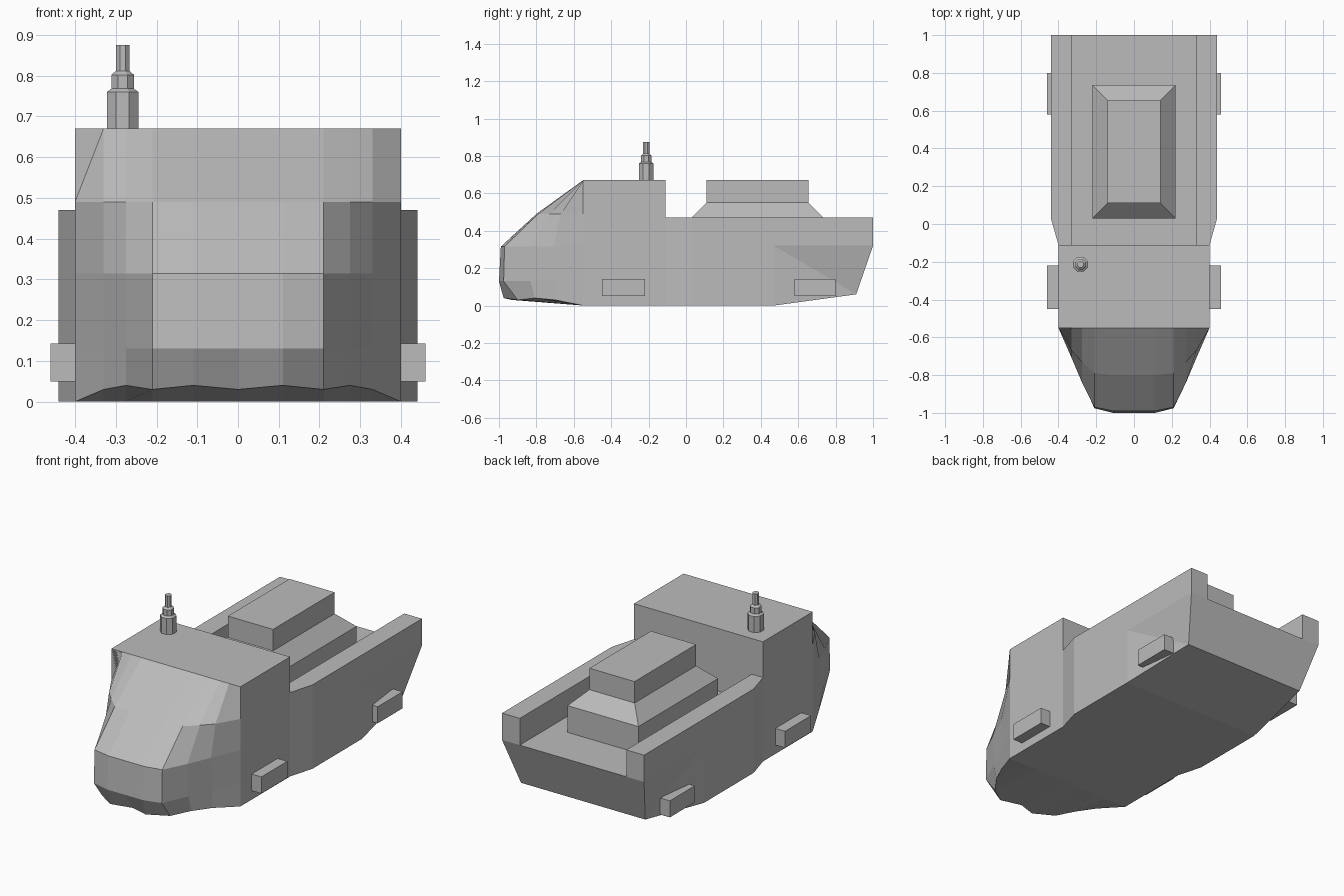
import bpy, bmesh
from math import pi, cos, sin

cube = bpy.data.objects.get("Cube")
if cube:
    bpy.data.objects.remove(cube, do_unlink=True)

grey = bpy.data.materials.new("hull_grey")
grey.use_nodes = True
COLOUR = (0.5, 0.5, 0.5, 1)
grey.diffuse_color = COLOUR
grey.node_tree.nodes["Principled BSDF"].inputs["Base Color"].default_value = COLOUR


def finish(name, bm):
    bmesh.ops.recalc_face_normals(bm, faces=bm.faces)
    mesh = bpy.data.meshes.new(name)
    bm.to_mesh(mesh)
    bm.free()
    mesh.materials.append(grey)
    obj = bpy.data.objects.new(name, mesh)
    bpy.context.collection.objects.link(obj)
    return obj


def loft(bm, rings, closed=True):
    """Skin equal-length rings of points and return their vertices."""
    rows = [[bm.verts.new(p) for p in ring] for ring in rings]
    n = len(rows[0])
    for a, b in zip(rows, rows[1:]):
        for i in range(n if closed else n - 1):
            j = (i + 1) % n
            bm.faces.new((a[i], a[j], b[j], b[i]))
    return rows


def solid(name, rings):
    bm = bmesh.new()
    rows = loft(bm, rings)
    bm.faces.new(rows[0])
    bm.faces.new(rows[-1])
    return finish(name, bm)


def rect(x0, x1, y0, y1, z):
    return [(x0, y0, z), (x1, y0, z), (x1, y1, z), (x0, y1, z)]


def box(name, x0, x1, y0, y1, z0, z1):
    return solid(name, [rect(x0, x1, y0, y1, z) for z in (z0, z1)])


# Cabin block
box("cabin", -0.40, 0.40, -0.55, -0.11, 0, 0.67)

# Faceted nose: half outlines from the cabin corner to the centre, top to bottom
X = (0.40, 0.33, 0.275, 0.21, 0.11, 0)
DEPTHS = [
    (0.67, (-0.55,) * 6),
    (0.49, (-0.55, -0.67, -0.73, -0.79, -0.80, -0.80)),
    (0.315, (-0.55, -0.71, -0.84, -0.97, -0.99, -0.99)),
    (0.13, (-0.55, -0.70, -0.83, -0.975, -1.0, -1.0)),
]
outlines = [[(x, y, z) for x, y in zip(X, ys)] for z, ys in DEPTHS]
# Toothed lower lip
outlines.append([(0.40, -0.55, 0), (0.33, -0.70, 0.03), (0.275, -0.81, 0.04),
                 (0.21, -0.90, 0.03), (0.11, -0.975, 0.04), (0, -0.93, 0.03)])
outlines.append([(x, -0.55, 0) for x in X])
bm = bmesh.new()
loft(bm, [h + [(-x, y, z) for x, y, z in h[-2::-1]] for h in outlines], closed=False)
bmesh.ops.remove_doubles(bm, verts=bm.verts, dist=0.0005)
finish("nose", bm)

# Open cargo hull: U-shaped sections along the length
def section(y, half, y_low, half_low, z_low):
    side = [(half_low, y_low, z_low), (half, y, 0.32), (half, y, 0.47),
            (0.33, y, 0.47), (0.33, y, 0.32)]
    return side + [(-x, v, z) for x, v, z in reversed(side)]

bm = bmesh.new()
rows = loft(bm, [section(-0.11, 0.40, -0.11, 0.40, 0),
                 section(0.03, 0.44, 0.03, 0.44, 0),
                 section(0.47, 0.44, 0.47, 0.44, 0),
                 section(1.0, 0.44, 0.91, 0.385, 0.06)])
for r in (rows[0], rows[-1]):
    bm.faces.new((r[0], r[1], r[4], r[5], r[8], r[9]))
    bm.faces.new(r[1:5])
    bm.faces.new(r[5:9])
# Crease the tapered rear flanks
for low, high in ((0, 1), (9, 8)):
    bmesh.ops.connect_verts(bm, verts=[rows[2][high], rows[3][low]])
finish("cargo_hull", bm)

# Stepped deckhouse in the cargo bed
solid("deckhouse", [rect(-0.22, 0.22, 0.03, 0.735, 0.31),
                    rect(-0.22, 0.22, 0.03, 0.735, 0.47),
                    rect(-0.14, 0.14, 0.11, 0.655, 0.55),
                    rect(-0.14, 0.14, 0.11, 0.655, 0.67)])

# Stepped mast on the cabin roof
MAST = [(0.042, 0.665), (0.042, 0.76), (0.03, 0.768), (0.03, 0.802),
        (0.018, 0.812), (0.018, 0.875)]
ANGLES = [(k + 0.5) * pi / 4 for k in range(8)]
solid("mast", [[(-0.283 + r * cos(a), -0.213 + r * sin(a), z) for a in ANGLES]
               for r, z in MAST])

# Side pods
for side, s in (("left", 1), ("right", -1)):
    for end, y0, y1 in (("front", -0.45, -0.22), ("rear", 0.58, 0.80)):
        box(f"{end}_{side}_pod", s * 0.38, s * 0.46, y0, y1, 0.05, 0.143)
